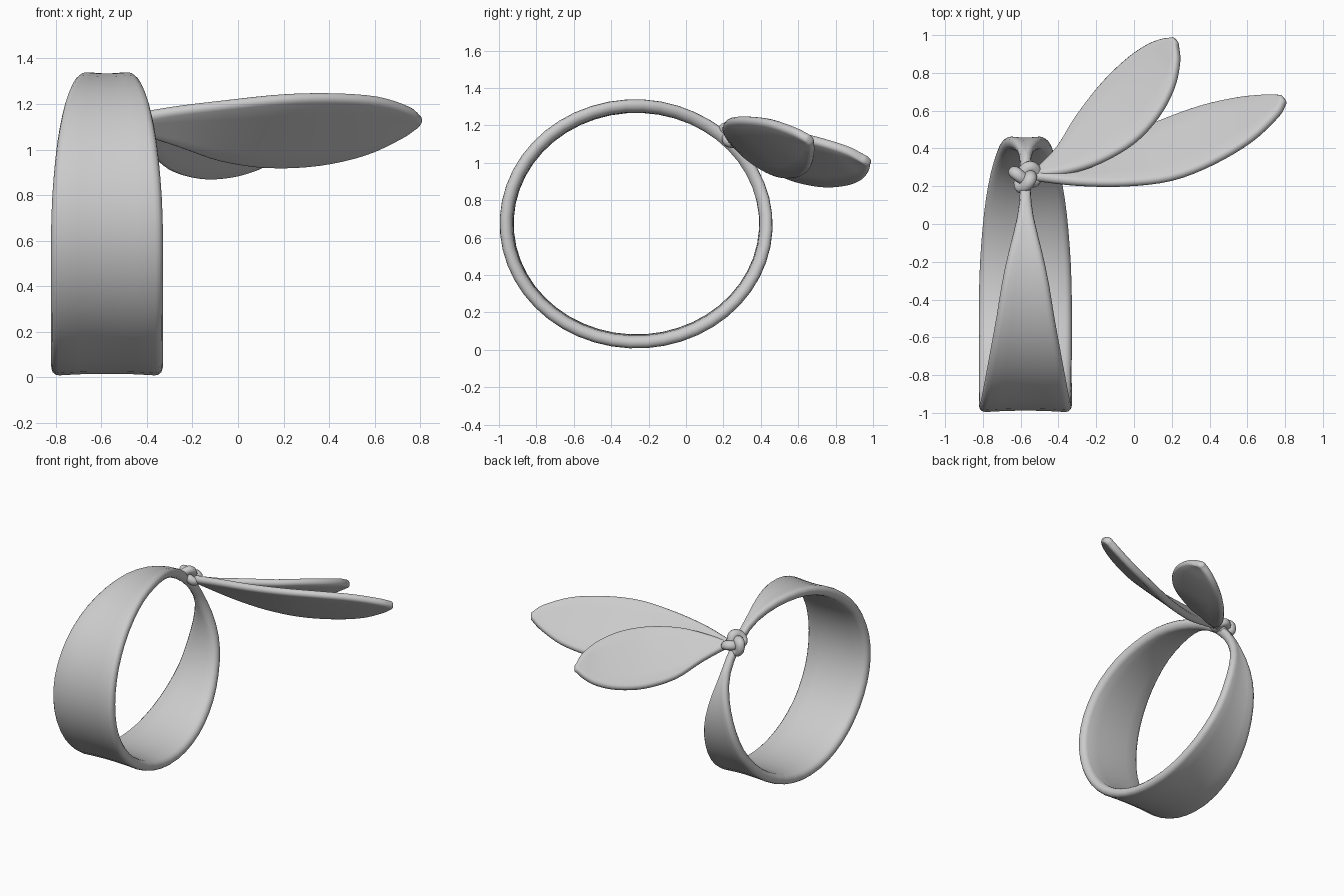
import bpy, bmesh
from math import sin, cos, pi, radians, atan2
from mathutils import Vector as V

if "Cube" in bpy.data.objects:
    bpy.data.objects.remove(bpy.data.objects["Cube"])


def section(c, u, n, w, t, dip=0.0):
    """Rounded strip cross-section: half width w along u, half thickness t along n."""
    r = min(w, t)
    f = w - r
    pts = []
    for side in (1, -1):
        for i in range(7):
            a = -pi / 2 + pi * i / 6
            pts.append((side * (f + r * cos(a)), side * t * sin(a)))
        for k in (0.6, 0.2, -0.2, -0.6):
            pts.append((side * f * k, side * t))
    return [c + u * x + n * (y - dip * (1 - (x / w) ** 2)) for x, y in pts]


def loft(name, rings, closed=False):
    bm = bmesh.new()
    vs = [[bm.verts.new(p) for p in r] for r in rings]
    m, k = len(vs), len(vs[0])
    for i in range(m if closed else m - 1):
        a, b = vs[i], vs[(i + 1) % m]
        for j in range(k):
            bm.faces.new((a[j], a[(j + 1) % k], b[(j + 1) % k], b[j]))
    if not closed:
        bm.faces.new(vs[0])
        bm.faces.new(vs[-1])
    bmesh.ops.recalc_face_normals(bm, faces=bm.faces)
    me = bpy.data.meshes.new(name)
    bm.to_mesh(me)
    bm.free()
    ob = bpy.data.objects.new(name, me)
    bpy.context.collection.objects.link(ob)
    bpy.context.view_layer.objects.active = ob
    bpy.ops.object.select_all(action='DESELECT')
    ob.select_set(True)
    bpy.ops.object.shade_smooth_by_angle(angle=radians(60))
    return ob


def spline(pts, steps=4):
    """Smooth curve through the points."""
    out = []
    for i in range(len(pts) - 1):
        p0, p1, p2, p3 = (pts[min(max(i + d, 0), len(pts) - 1)] for d in (-1, 0, 1, 2))
        for s in range(steps):
            t = s / steps
            out.append(0.5 * (2 * p1 + (p2 - p0) * t + (2 * p0 - 5 * p1 + 4 * p2 - p3) * t * t
                              + (3 * p1 - p0 - 3 * p2 + p3) * t ** 3))
    return out + [pts[-1]]


# Band: elliptical loop that narrows toward the knot
CX, CY, CZ = -0.575, -0.265, 0.675
KNOT = radians(42)
widths = spline([V((d, w)) for d, w in ((0, .028), (12, .03), (23, .045), (48, .115), (68, .155),
                                        (87, .192), (110, .225), (138, .245), (180, .245))], 6)


def half_width(d):
    for a, b in zip(widths, widths[1:]):
        if d <= b.x:
            return a.y + (b.y - a.y) * (d - a.x) / (b.x - a.x)
    return widths[-1].y


rings = []
for i in range(48):
    d = 360 * i / 48
    a = KNOT + radians(d)
    n = V((0, cos(a) / 0.70, sin(a) / 0.636)).normalized()
    c = V((CX, CY + 0.70 * cos(a), CZ + 0.636 * sin(a)))
    rings.append(section(c, V((1, 0, 0)), n, half_width(min(d, 360 - d)), 0.034, 0.01))
loft("head_band", rings, True)


# Tails: leaf-shaped strips given by their high and low edges
def tail(name, high, low):
    hs, ls = spline([V(p) for p in high]), spline([V(p) for p in low])
    rings = []
    for i, (h, l) in enumerate(zip(hs, ls)):
        c = (h + l) / 2
        j = min(i, len(hs) - 2)
        along = ((hs[j + 1] + ls[j + 1]) - (hs[j] + ls[j])).normalized()
        u = (h - l).normalized()
        n = along.cross(u).normalized()
        rings.append(section(c, u, n, (h - l).length / 2, 0.026))
    # rounded tip
    w = (h - l).length / 2
    rings.append(section(c + along * 0.009, u, n, w * 0.8, 0.02))
    rings.append(section(c + along * 0.013, u, n, w * 0.45, 0.01))
    loft(name, rings)


tail("long_tail",
     [(-.52, .235, 1.14), (-.3, .21, 1.18), (-.05, .205, 1.21), (.2, .235, 1.235),
      (.42, .32, 1.24), (.62, .44, 1.225), (.76, .57, 1.18), (.80, .635, 1.145)],
     [(-.52, .27, 1.10), (-.27, .35, 1.02), (-.08, .45, .955), (.13, .54, .925),
      (.35, .62, .935), (.55, .665, .98), (.70, .68, 1.05), (.77, .68, 1.10)])
tail("short_tail",
     [(-.52, .245, 1.13), (-.35, .27, 1.15), (-.18, .325, 1.17), (0, .43, 1.17),
      (.13, .57, 1.155), (.21, .72, 1.12), (.24, .86, 1.075), (.235, .94, 1.03)],
     [(-.53, .28, 1.10), (-.41, .40, 1.01), (-.31, .56, .92), (-.18, .73, .88),
      (-.05, .86, .885), (.06, .94, .915), (.14, .975, .955), (.2, .985, .995)])

# Knot: interlaced tube facing outward from the band
centre = V((CX, 0.25, 1.135))
out = V((0, 0.62, 0.78))
ex = V((1, 0, 0))
ey = out.cross(ex)


def trefoil(t):
    x, y = sin(t) + 2 * sin(2 * t), cos(t) - 2 * cos(2 * t)
    return centre + (ex * x + ey * y) * 0.021 - out * (sin(3 * t) * 0.03)


rings = []
for i in range(72):
    t = 2 * pi * i / 72
    p = trefoil(t)
    tan = (trefoil(t + 0.01) - trefoil(t - 0.01)).normalized()
    u = tan.cross(out).normalized()
    n = u.cross(tan).normalized()
    rings.append([p + u * 0.034 * cos(2 * pi * k / 12) + n * 0.03 * sin(2 * pi * k / 12)
                  for k in range(12)])
loft("knot", rings, True)
